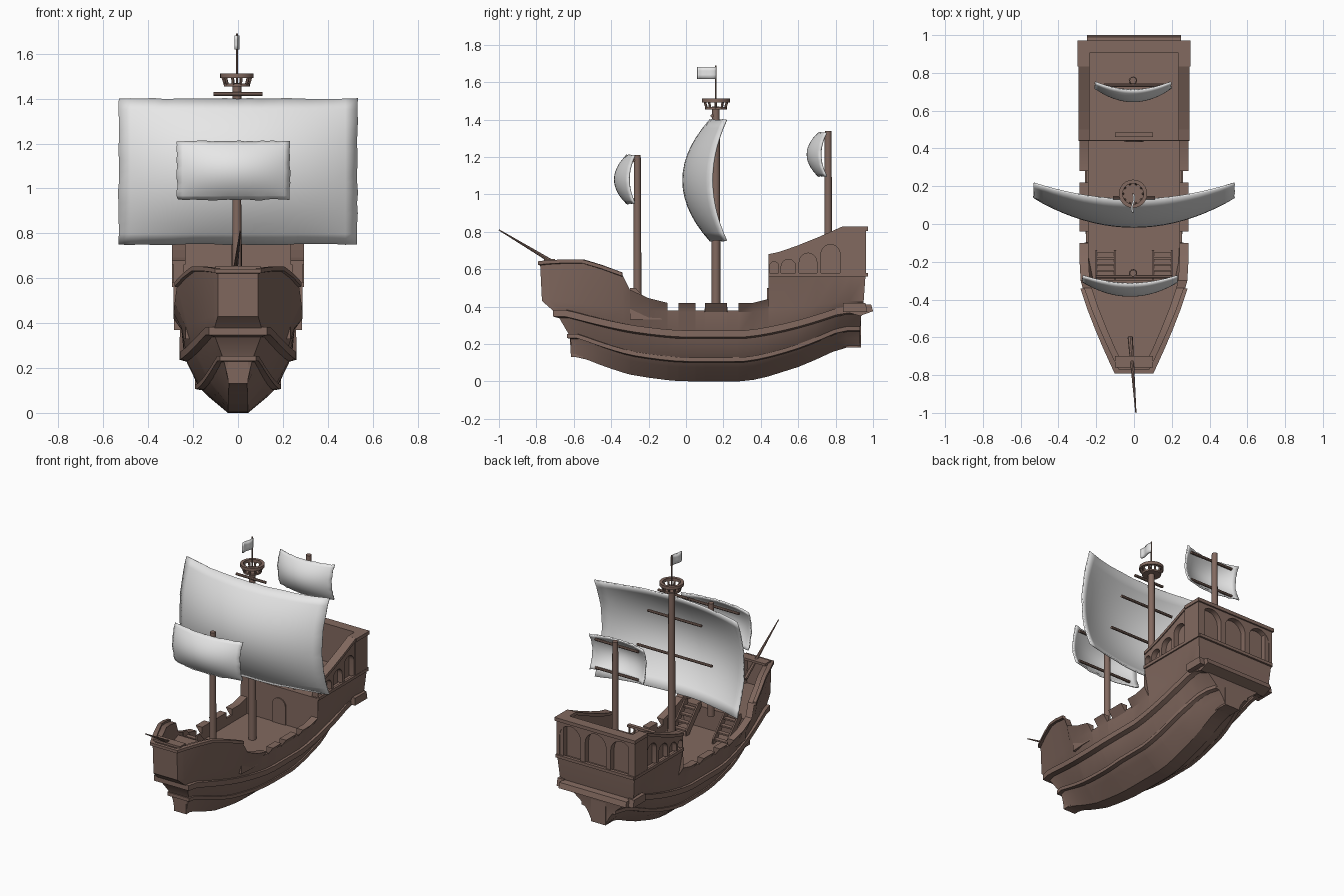
import bpy, bmesh, math, random
from mathutils import Vector

random.seed(4)
default = bpy.data.objects.get("Cube")
if default:
    bpy.data.objects.remove(default, do_unlink=True)


def material(name, colour):
    mat = bpy.data.materials.new(name)
    mat.use_nodes = True
    mat.diffuse_color = (*colour, 1)
    mat.node_tree.nodes["Principled BSDF"].inputs["Base Color"].default_value = (*colour, 1)
    return mat


wood = material("brown wood", (0.225, 0.142, 0.115))
cloth = material("white cloth", (0.8, 0.8, 0.8))


def finish(name, bm, mat, angle=30):
    bmesh.ops.recalc_face_normals(bm, faces=bm.faces)
    mesh = bpy.data.meshes.new(name)
    bm.to_mesh(mesh)
    bm.free()
    mesh.materials.append(mat)
    obj = bpy.data.objects.new(name, mesh)
    bpy.context.collection.objects.link(obj)
    bpy.ops.object.select_all(action="DESELECT")
    obj.select_set(True)
    bpy.context.view_layer.objects.active = obj
    bpy.ops.object.shade_smooth_by_angle(angle=math.radians(angle))
    return obj


def loft(name, rings, symmetric=False):
    """Skin closed rings; symmetric rings are capped by mirrored pairs."""
    bm = bmesh.new()
    rows = [[bm.verts.new(p) for p in ring] for ring in rings]
    n = len(rows[0])
    for r, s in zip(rows, rows[1:]):
        for i in range(n):
            j = (i + 1) % n
            bm.faces.new((r[i], r[j], s[j], s[i]))
    for row in (rows[0], rows[-1]):
        if symmetric:
            for i in range(n // 2 - 1):
                bm.faces.new((row[i], row[i + 1], row[n - 2 - i], row[n - 1 - i]))
        else:
            bm.faces.new(row)
    return finish(name, bm, wood)


def prism(name, outline, place, near, far):
    return loft(name, [[place(a, z, d) for a, z in outline] for d in (near, far)])


def box(name, low, high):
    (x, y, z), (u, v, w) = low, high
    outline = [(x, z), (u, z), (u, w), (x, w)]
    return prism(name, outline, lambda a, b, d: (a, d, b), y, v)


def rod(name, start, end, radius, tip=None, sides=12):
    start, end = Vector(start), Vector(end)
    turn = (end - start).to_track_quat("Z", "Y")
    rings = []
    for centre, r in ((start, radius), (end, tip or radius)):
        angles = [math.tau * i / sides for i in range(sides)]
        rings.append([centre + turn @ Vector((r * math.cos(t), r * math.sin(t), 0)) for t in angles])
    return loft(name, rings)


# Hull lines: front y, back y, widths front/mid/back, heights front/mid/back, taper start
LINES = {
    "keel": (-.615, .93, .04, .045, .05, .13, 0, .18, 0),
    "bilge": (-.615, .93, .055, .135, .075, .2, .075, .23, .1),
    "lower": (-.62, .93, .065, .175, .11, .24, .115, .28, .1),
    "upper": (-.69, .94, .11, .24, .23, .36, .25, .38, 0),
    "knuckle": (-.77, .95, .09, .252, .275, .43, .37, .43, -.2),
    "gunwale": (-.78, .96, .09, .288, .288, .63, .42, .57, -.27),
}


def clamp(v):
    return max(0, min(1, v))


def line_point(line, y, grow=0):
    yf, yb, wf, wm, wb, zf, zm, zb, start = LINES[line]
    bow, stern = clamp((-.3 - y) / .48), clamp((y - .6) / .36)
    taper = clamp((start - y) / (start + .78)) ** 1.25
    w = wm + (wf - wm) * taper + (wb - wm) * stern ** 1.5 + grow
    z = zm + (zf - zm) * clamp(-y / .7) ** 1.5 + (zb - zm) * clamp((y - .3) / .55) ** 1.4
    return w, y + (yf + .78) * bow + (yb - .96) * stern - grow * bow, z


# Sheer: y, rail height, deck height, with notches along the waist
sheer = [(-.78, .63, .63), (-.74, .635, .635), (-.739, .635, .47), (-.65, .64, .47),
         (-.55, .64, .47), (-.45, .61, .47), (-.34, .57, .47), (-.3, .49, .47),
         (-.299, .49, .33), (-.2, .445, .33), (.36, .42, .33), (.44, .44, .33),
         (.441, .57, .57), (.6, .57, .57), (.7, .57, .57), (.8, .57, .57), (.88, .57, .57), (.96, .57, .57)]
for a, b in ((-.1, -.04), (.05, .1), (.22, .28)):
    sheer += [(a, .42, .33), (a + .001, .38, .33), (b, .38, .33), (b + .001, .42, .33)]
sheer.sort()

rings = []
for y, rail, deck in sheer:
    half = [line_point(k, y) for k in list(LINES)[:5]]
    w = line_point("gunwale", y)[0]
    edge = w - .034 if rail < .4 else w
    half += [(edge, y, rail), (w - .048, y, rail), (w - .048, y, deck)]
    rings.append(half + [(-x, v, z) for x, v, z in reversed(half)])
loft("hull", rings, True)


def band(name, line, grow, thick, stations, height=None):
    """A moulding that wraps the hull from stern to bow and back."""
    side = []
    for y in reversed(stations):
        w, v, z = line_point(line, y, -.01)
        u, t, _ = line_point(line, y, grow)
        z = height(y) if height else z
        side.append([(w, v, z - thick), (u, t, z - thick * .6), (u, t, z + thick), (w, v, z + thick)])
    other = [[(-x, y, z) for x, y, z in ring] for ring in reversed(side)]
    loft(name, side + other)


stations = [-.78 + 1.74 * i / 24 for i in range(25)]
band("lower_wale", "lower", .016, .014, stations)
band("upper_wale", "upper", .02, .022, stations)
bow_rail = [s[0] for s in sheer if s[0] <= -.34 and s[0] != -.739]
rail_height = {s[0]: s[1] for s in sheer}
band("bow_rail", "gunwale", .012, .012, bow_rail, lambda y: rail_height[y])

# Stern ledge and counter
across = lambda a, z, d: (d, a, z)
prism("stern_ledge", [(.86, .37), (.93, .35), (1, .375), (.99, .41), (.86, .42)], across, -.25, .25)
for s in (-1, 1):
    prism("quarter_ledge", [(.84, .37), (.97, .37), (.96, .42), (.84, .42)], across, s * .24, s * .285)
prism("sternpost", [(.84, .18), (.935, .18), (.935, .36), (.84, .36)], across, -.055, .055)
prism("stempost", [(-.615, .13), (-.53, .13), (-.53, .3), (-.625, .3)], across, -.045, .045)


# Stern castle with arched bays
def castle_top(y):
    return .66 + .15 * clamp((y - .45) / .39) ** 1.2


def arch_bay(name, a, b, top_a, top_b, place, near, far):
    c, r = (a + b) / 2, (b - a) * .41
    spring = min(top_a, top_b) - r - .02
    arc = [(c + r * math.cos(math.pi * i / 10), spring + r * math.sin(math.pi * i / 10)) for i in range(11)]
    outline = [(c - r, .575), (a, .575), (a, top_a), (b, top_b), (b, .575), (c + r, .575)]
    prism(name, outline + arc, place, near, far)


bays = (.442, .5, .595, .71, .835)
for s in (-1, 1):
    panel = [(.445, .57), (.95, .57), (.95, .81)] + [(y, castle_top(y)) for y in reversed(bays)]
    prism("castle_side", panel, across, s * .24, s * .252)
    for a, b in zip(bays, bays[1:]):
        arch_bay("side_arches", a, b, castle_top(a), castle_top(b), across, s * .25, s * .287)
        ta, tb = castle_top(a), castle_top(b)
        prism("side_rail", [(a, ta), (b, tb), (b, tb + .02), (a, ta + .02)], across, s * .235, s * .293)
    box("corner_post", (s * .24, .83, .57), (s * .293, .96, .81))
    box("corner_rail", (s * .235, .835, .805), (s * .3, .968, .828))
    box("side_sill", (s * .28, .44, .56), (s * .295, .965, .58))
along = lambda a, z, d: (a, d, z)
box("castle_back", (-.25, .91, .57), (.25, .925, .81))
for i in range(3):
    a = -.285 + .19 * i
    arch_bay("back_arches", a, a + .19, .81, .81, along, .92, .962)
box("back_rail", (-.3, .905, .805), (.3, .972, .828))
box("back_sill", (-.29, .95, .56), (.29, .972, .58))

# Cabin door and balustrade
arc = [(.05 * math.cos(math.pi * i / 10), .45 + .05 * math.sin(math.pi * i / 10)) for i in range(11)]
prism("cabin_door", [(-.05, .33), (.05, .33)] + arc, along, .433, .445)
box("deck_rail", (-.1, .46, .63), (.1, .485, .645))
for i in range(6):
    x = -.09 + .036 * i
    rod("baluster", (x, .472, .57), (x, .472, .635), .007, sides=6)

# Stairs to the foredeck
for s in (-.15, .15):
    for x in (s - .055, s + .045):
        prism("stair_side", [(-.3, .47), (-.3, .5), (-.27, .5), (-.14, .36), (-.14, .33), (-.17, .33)],
              across, x, x + .01)
    for i in range(4):
        y, z = -.28 + .033 * i, .455 - .035 * i
        box("stair_tread", (s - .05, y, z), (s + .05, y + .03, z + .01))

# Masts, yards, bowsprit
rod("foremast", (-.005, -.26, .45), (-.005, -.26, 1.21), .022, .018)
rod("mainmast", (-.005, .16, .32), (-.005, .16, 1.47), .025, .02)
rod("mizzenmast", (-.005, .76, .55), (-.005, .76, 1.34), .022, .018)
rod("flagpole", (-.005, .16, 1.45), (-.005, .16, 1.69), .005, sides=6)
rod("bowsprit", (-.02, -.6, .57), (.01, -1, .81), .014, .003, 8)
box("bow_seat", (-.1, -.76, .64), (.1, -.7, .655))
for y, z, reach in ((.14, 1.42, .11), (.12, 1.25, .2), (.12, 1, .28), (-.28, .97, .2),
                    (-.28, 1.18, .2), (.735, 1.11, .16), (.735, 1.3, .16)):
    rod("yard", (-reach, y, z), (reach, y, z), .009, sides=8)


# Crow's nest
def hoop(name, z, outer, inner, thick):
    bm = bmesh.new()
    rows = []
    for i in range(24):
        c, s = math.cos(math.tau * i / 24), math.sin(math.tau * i / 24)
        section = ((inner, z), (outer, z), (outer, z + thick), (inner, z + thick))
        rows.append([bm.verts.new((r * c - .005, r * s + .16, h)) for r, h in section])
    for i in range(24):
        r, s = rows[i - 1], rows[i]
        for j in range(4):
            bm.faces.new((r[j - 1], r[j], s[j], s[j - 1]))
    finish(name, bm, wood)


hoop("nest_floor", 1.455, .058, .015, .012)
hoop("nest_rail", 1.492, .075, .055, .02)
for i in range(10):
    c, s = math.cos(math.tau * i / 10), math.sin(math.tau * i / 10)
    rod("nest_post", (.052 * c - .005, .052 * s + .16, 1.46), (.064 * c - .005, .064 * s + .16, 1.5), .007, sides=6)


# Billowing sails and flag
def sheet(name, place, nu, nv):
    bm = bmesh.new()
    grid = [[bm.verts.new(place(2 * i / nu - 1, 2 * j / nv - 1)) for i in range(nu + 1)] for j in range(nv + 1)]
    for r, s in zip(grid, grid[1:]):
        for i in range(nu):
            bm.faces.new((r[i], r[i + 1], s[i + 1], s[i]))
    obj = finish(name, bm, cloth, 60)
    solid = obj.modifiers.new("thickness", "SOLIDIFY")
    solid.thickness = .01
    solid.offset = 0


def sail(name, centre, width, height, edge, across_bulge, down_bulge, belly):
    def place(u, v):
        ragged = random.uniform(-.003, .003)
        p, q = 1 - u * u, 1 - v * v
        y = edge - across_bulge * p - down_bulge * q - belly * p * q
        x = centre[0] + u * width + (ragged if abs(u) > .99 else 0)
        return x, y, centre[1] + v * height + (ragged if abs(v) > .99 else 0)
    sheet(name, place, 20, 14)


sail("main_sail", (0, 1.075), .53, .322, .215, .085, .075, .07)
sail("fore_sail", (-.02, 1.08), .25, .128, -.275, .04, .03, .035)
sail("mizzen_sail", (-.005, 1.213), .2, .115, .75, .04, .03, .03)
sheet("flag", lambda u, v: (-.005 + .006 * math.sin(3 * u), .11 + .05 * u, 1.65 + .032 * v), 10, 3)
